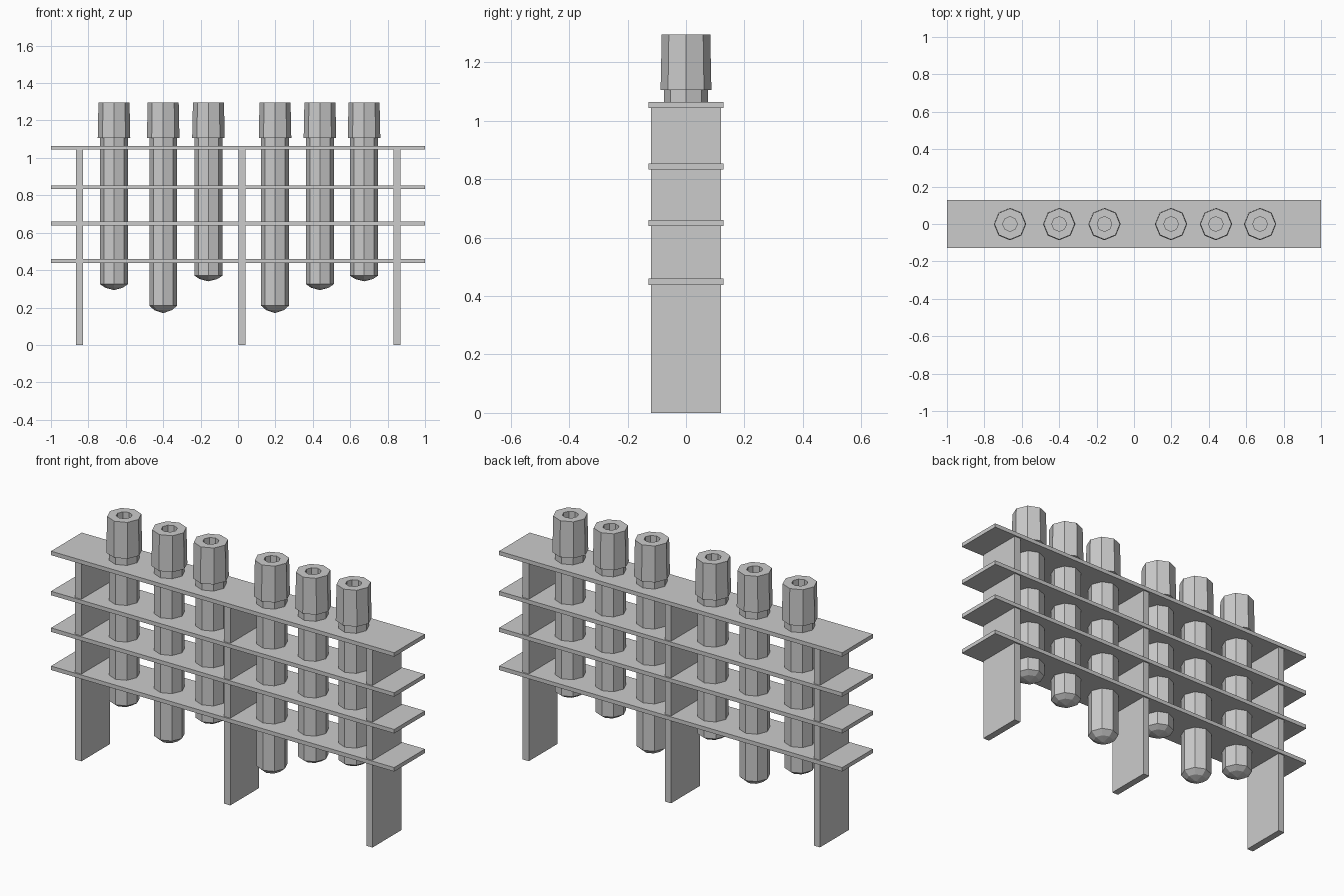
import bpy, bmesh
from math import cos, sin, pi

if "Cube" in bpy.data.objects:
    bpy.data.objects.remove(bpy.data.objects["Cube"])

SIDES = 8


def box(name, x0, x1, y0, y1, z0, z1):
    bm = bmesh.new()
    bmesh.ops.create_cube(bm, size=1)
    for v in bm.verts:
        v.co.x = x0 if v.co.x < 0 else x1
        v.co.y = y0 if v.co.y < 0 else y1
        v.co.z = z0 if v.co.z < 0 else z1
    finish(name, bm)


def finish(name, bm):
    bmesh.ops.recalc_face_normals(bm, faces=bm.faces)
    mesh = bpy.data.meshes.new(name)
    bm.to_mesh(mesh)
    bm.free()
    obj = bpy.data.objects.new(name, mesh)
    bpy.context.collection.objects.link(obj)
    return obj


def lathe(name, profile, x):
    """Octagonal turned shape; radius 0 at an end closes to a point."""
    bm = bmesh.new()
    rings = []
    for r, z in profile:
        if r == 0:
            rings.append([bm.verts.new((0, 0, z))] * SIDES)
        else:
            rings.append([bm.verts.new((r * cos(2 * pi * i / SIDES),
                                        r * sin(2 * pi * i / SIDES), z))
                          for i in range(SIDES)])
    for a, b in zip(rings, rings[1:]):
        for i in range(SIDES):
            j = (i + 1) % SIDES
            quad = [a[i], a[j], b[j], b[i]]
            bm.faces.new(list(dict.fromkeys(quad)))
    finish(name, bm).location.x = x


# Rack shelves
for n, z in enumerate((0.449, 0.65, 0.843, 1.054)):
    box(f"shelf_{n + 1}", -1, 1, -0.128, 0.128, z - 0.0105, z + 0.0105)

# Upright supports
for name, x in (("left", -0.847), ("middle", 0.021), ("right", 0.85)):
    box(f"{name}_support", x - 0.018, x + 0.018, -0.12, 0.12, 0, 1.045)

# Test tubes: (x, tip height, height where the rounding starts)
tubes = ((-0.663, 0.293, 0.325), (-0.4, 0.17, 0.21), (-0.158, 0.34, 0.37),
         (0.198, 0.17, 0.21), (0.438, 0.293, 0.325), (0.674, 0.34, 0.37))
for n, (x, tip, edge) in enumerate(tubes):
    # rounded bottom, straight wall, wider cap, recessed hole in the top
    lathe(f"capped_tube_{n + 1}",
          [(0, tip), (0.047, tip + (edge - tip) * 0.4), (0.0745, edge),
           (0.0745, 1.105), (0.087, 1.105), (0.083, 1.295),
           (0.039, 1.295), (0.039, 1.15), (0, 1.15)], x)
